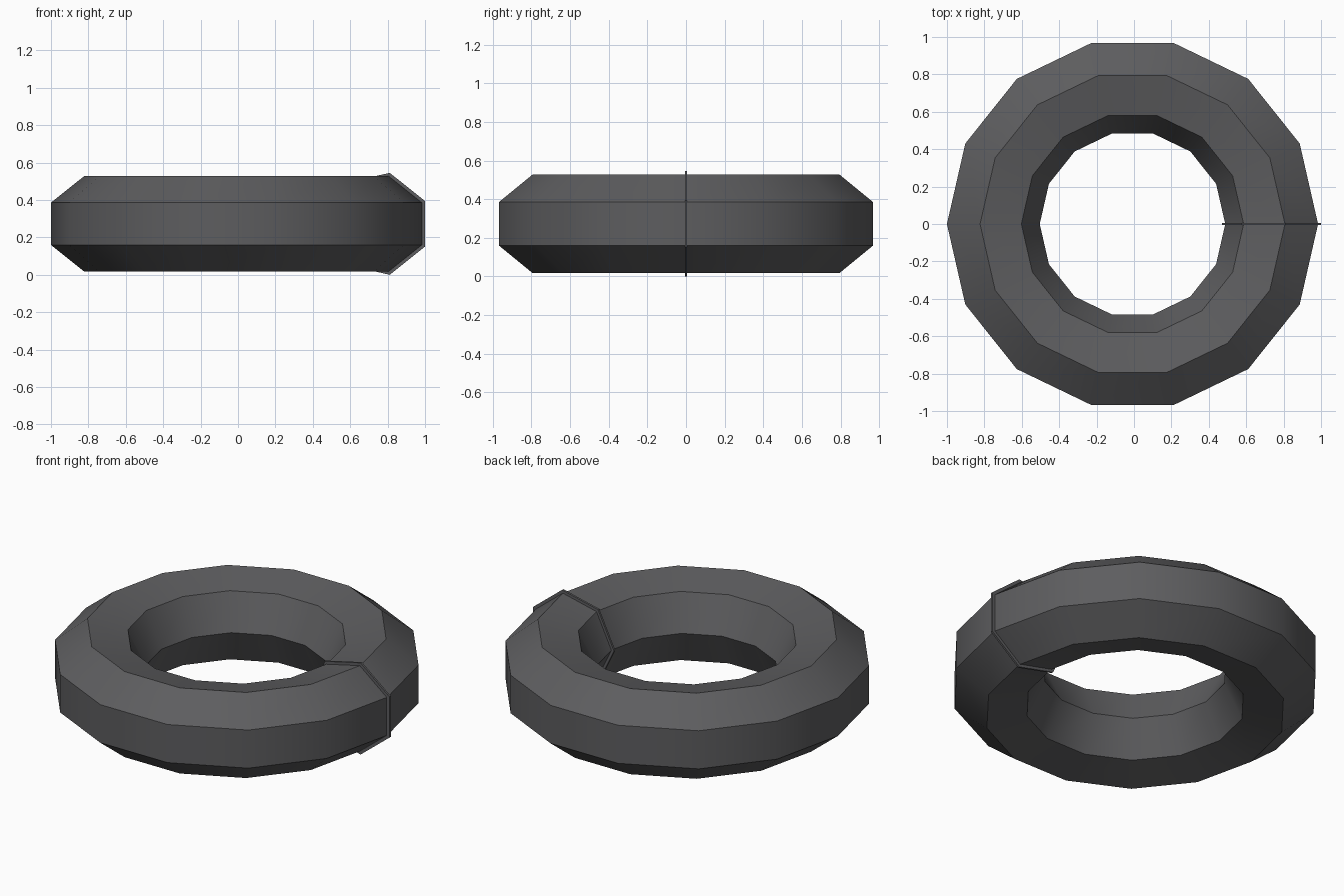
import bpy, bmesh
from math import sin, cos, pi, tau

if "Cube" in bpy.data.objects:
    bpy.data.objects.remove(bpy.data.objects["Cube"])

CX, CZ, MAJOR = -0.008, 0.2725, 0.757
SIDES, STEPS = 7, 14

mat = bpy.data.materials.new("dark_grey")
mat.diffuse_color = (0.11, 0.11, 0.115, 1)
mat.use_nodes = True
mat.node_tree.nodes["Principled BSDF"].inputs["Base Color"].default_value = mat.diffuse_color


def profile(radius):
    """Seven-sided section (distance from axis, height), one corner pointing inward."""
    return [(MAJOR + radius * cos(pi + tau * k / SIDES),
             CZ + radius * sin(pi + tau * k / SIDES)) for k in range(SIDES)]


def finish(name, bm):
    bmesh.ops.recalc_face_normals(bm, faces=bm.faces)
    mesh = bpy.data.meshes.new(name)
    bm.to_mesh(mesh)
    bm.free()
    mesh.materials.append(mat)
    obj = bpy.data.objects.new(name, mesh)
    bpy.context.collection.objects.link(obj)
    return obj


# Ring body: the section swept around z in 14 steps
bm = bmesh.new()
rings = [[bm.verts.new((CX + r * cos(tau * i / STEPS), r * sin(tau * i / STEPS), z))
          for r, z in profile(0.261)] for i in range(STEPS)]
for i in range(STEPS):
    a, b = rings[i], rings[(i + 1) % STEPS]
    for k in range(SIDES):
        n = (k + 1) % SIDES
        bm.faces.new((a[k], b[k], b[n], a[n]))
ring = finish("ring_body", bm)
bpy.context.view_layer.objects.active = ring
ring.select_set(True)
bpy.ops.object.shade_smooth_by_angle(angle=pi / 6)

# Seam plate: thin, slightly larger slice standing proud at the +x joint
bm = bmesh.new()
face = bm.faces.new([bm.verts.new((CX + r, -0.006, z)) for r, z in profile(0.2795)])
out = bmesh.ops.extrude_face_region(bm, geom=[face], use_keep_orig=True)
bmesh.ops.translate(bm, vec=(0, 0.012, 0),
                    verts=[g for g in out["geom"] if isinstance(g, bmesh.types.BMVert)])
finish("seam_plate", bm)
